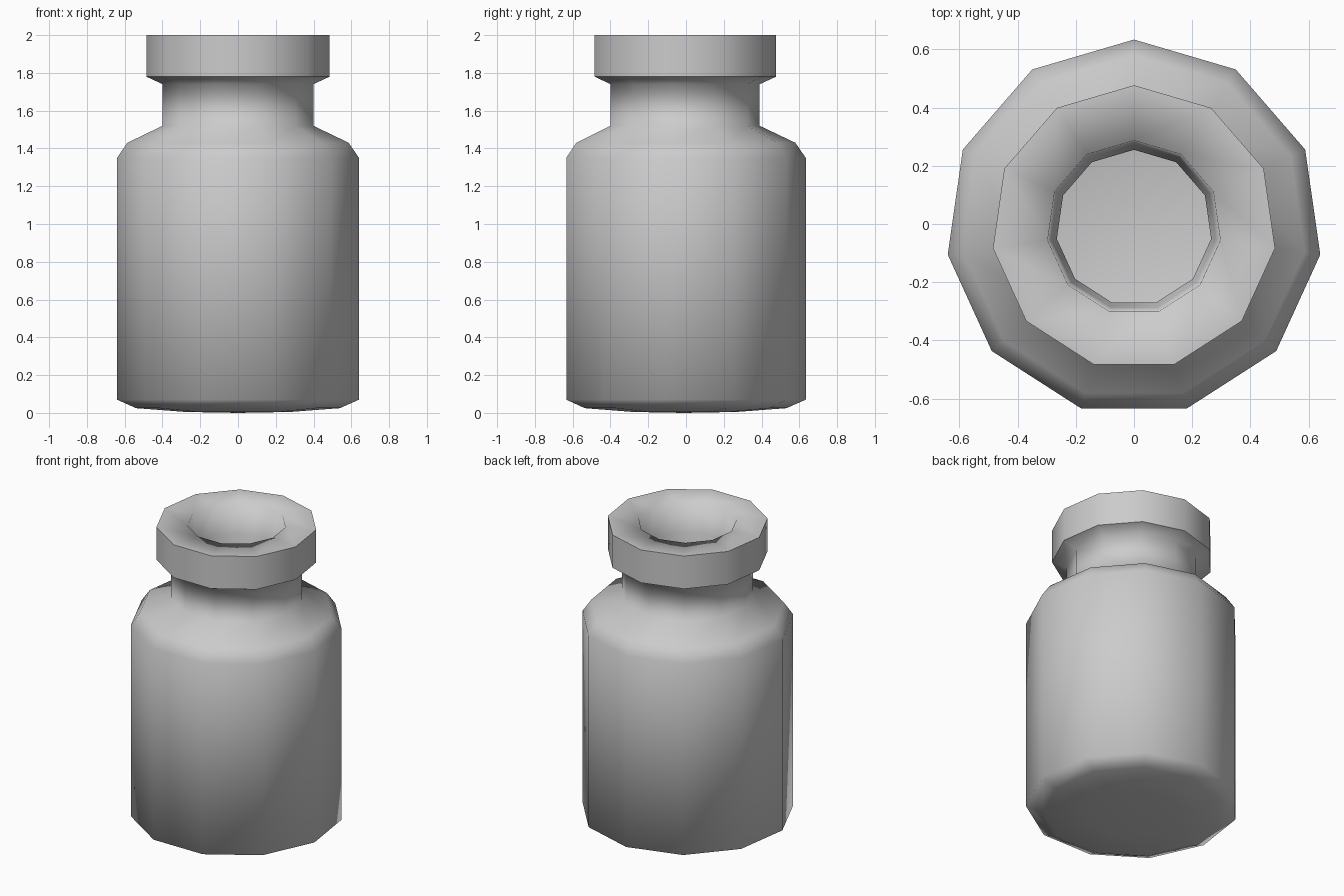
import bpy, bmesh
from math import cos, sin, pi

if "Cube" in bpy.data.objects:
    bpy.data.objects.remove(bpy.data.objects["Cube"])

SIDES = 11
CENTER_Y = -0.013  # keeps the odd-sided outline centred on y = 0


def lathe(name, profile, sharp_rings):
    """Turn a (radius, z) profile around z; radius 0 closes with a single point."""
    bm = bmesh.new()
    rings = []
    for r, z in profile:
        if r == 0:
            rings.append([bm.verts.new((0, CENTER_Y, z))] * SIDES)
            continue
        angles = [pi / 2 + 2 * pi * i / SIDES for i in range(SIDES)]
        rings.append([bm.verts.new((r * cos(a), CENTER_Y + r * sin(a), z)) for a in angles])
    for low, high in zip(rings, rings[1:]):
        for i in range(SIDES):
            j = (i + 1) % SIDES
            corners = dict.fromkeys((low[i], low[j], high[j], high[i]))
            bm.faces.new(list(corners)).smooth = True
    for k in sharp_rings:
        for i in range(SIDES):
            bm.edges.get((rings[k][i], rings[k][(i + 1) % SIDES])).smooth = False
    bmesh.ops.recalc_face_normals(bm, faces=bm.faces)
    mesh = bpy.data.meshes.new(name)
    bm.to_mesh(mesh)
    bm.free()
    obj = bpy.data.objects.new(name, mesh)
    bpy.context.collection.objects.link(obj)
    return obj


# Outside: base, body, shoulder, neck, lip
outside = [(0, 0), (0.28, 0.005), (0.545, 0.025), (0.647, 0.07),
           (0.647, 1.35), (0.592, 1.43), (0.403, 1.52), (0.403, 1.74),
           (0.49, 1.78), (0.49, 2.0)]
# Inside: mouth, throat, hollow body, floor
inside = [(0.30, 2.0), (0.285, 1.80), (0.268, 1.76), (0.268, 1.46),
          (0.47, 1.36), (0.52, 1.29), (0.52, 0.17), (0.43, 0.13), (0, 0.11)]

lathe("bottle", outside + inside, sharp_rings=(8, 9))
